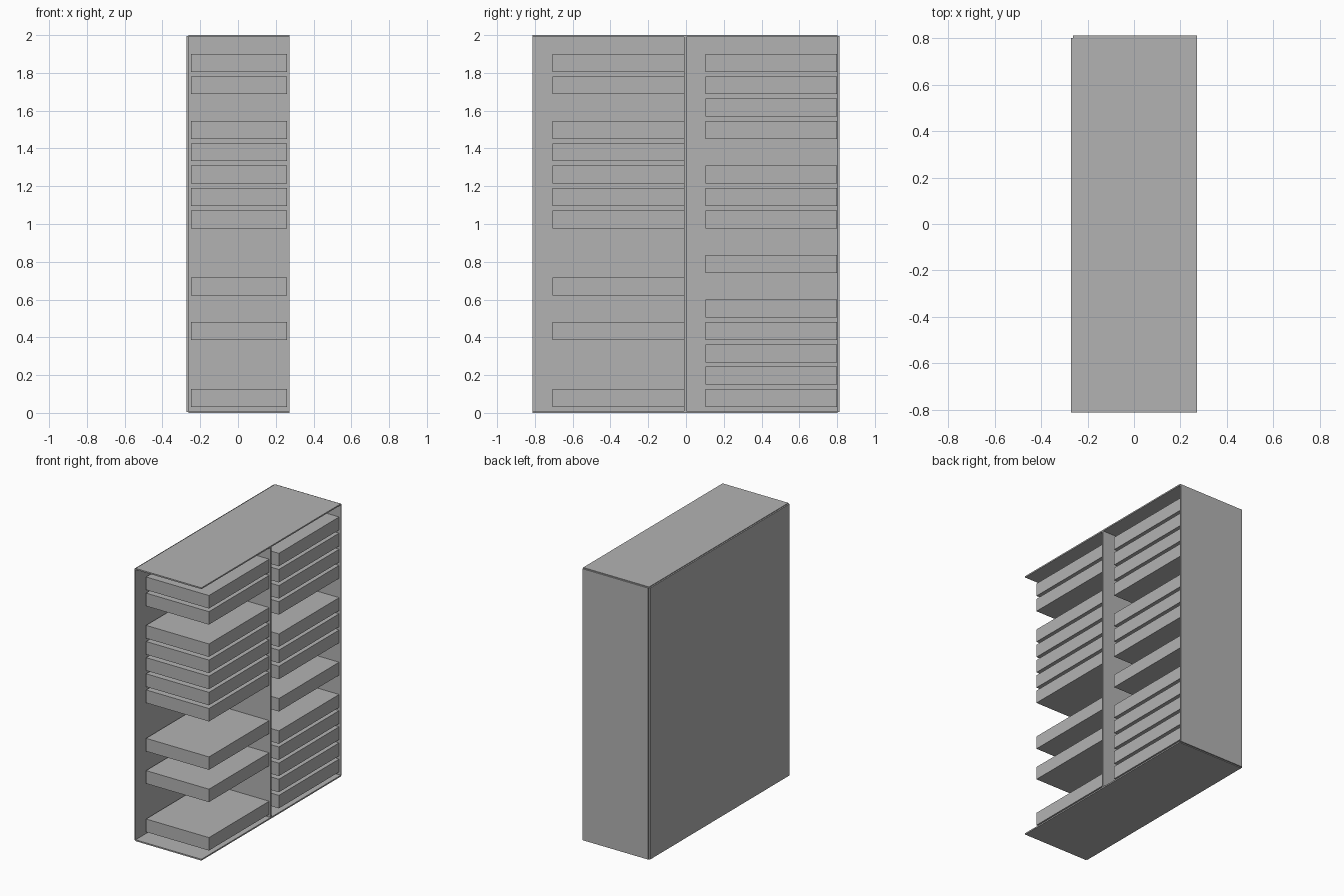
import bpy
import bmesh
from mathutils import Vector

cube = bpy.data.objects.get("Cube")
if cube:
    bpy.data.objects.remove(cube, do_unlink=True)

grey = bpy.data.materials.new("light grey")
grey.use_nodes = True
grey.diffuse_color = (0.45, 0.45, 0.45, 1)
grey.node_tree.nodes["Principled BSDF"].inputs["Base Color"].default_value = grey.diffuse_color


def box(name, low, high):
    """Flat-sided box between two opposite corners."""
    low, high = Vector(low), Vector(high)
    bm = bmesh.new()
    bmesh.ops.create_cube(bm, size=1)
    bmesh.ops.scale(bm, vec=high - low, verts=bm.verts)
    bmesh.ops.translate(bm, vec=(low + high) / 2, verts=bm.verts)
    mesh = bpy.data.meshes.new(name)
    bm.to_mesh(mesh)
    bm.free()
    mesh.materials.append(grey)
    obj = bpy.data.objects.new(name, mesh)
    bpy.context.collection.objects.link(obj)
    return obj


# Cabinet shell: open towards +x and -y
T = 0.01                      # panel thickness
X0, X1 = -0.262, 0.272        # inner back face, open edge
Y0, Y1 = -0.812, 0.802        # open end, inner side face
H = 2.0
box("bottom_panel", (X0, Y0, 0), (X1, Y1, T))
box("top_panel", (X0, Y0, H - T), (X1, Y1, H))
box("back_panel", (X0 - T, Y0, T / 2), (X0, Y1, H - T / 2))
box("side_panel", (X0, Y1, T / 2), (X1, Y1 + T, H - T / 2))
box("middle_divider", (X0, -T, T), (X1, 0.002, H - T))

# Trays stacked in numbered slots of each bay
PITCH, BASE, TRAY = 0.1183, 0.031, 0.095
bays = {
    "front_tray": (-0.708, -T, (0, 3, 5, 8, 9, 10, 11, 12, 14, 15)),
    "rear_tray": (0.102, 0.8, (0, 1, 2, 3, 4, 6, 8, 9, 10, 12, 13, 14, 15)),
}
for name, (y0, y1, slots) in bays.items():
    for slot in slots:
        z = BASE + PITCH * slot
        box(f"{name}_{slot + 1}", (-0.25, y0, z), (0.26, y1, z + TRAY))
